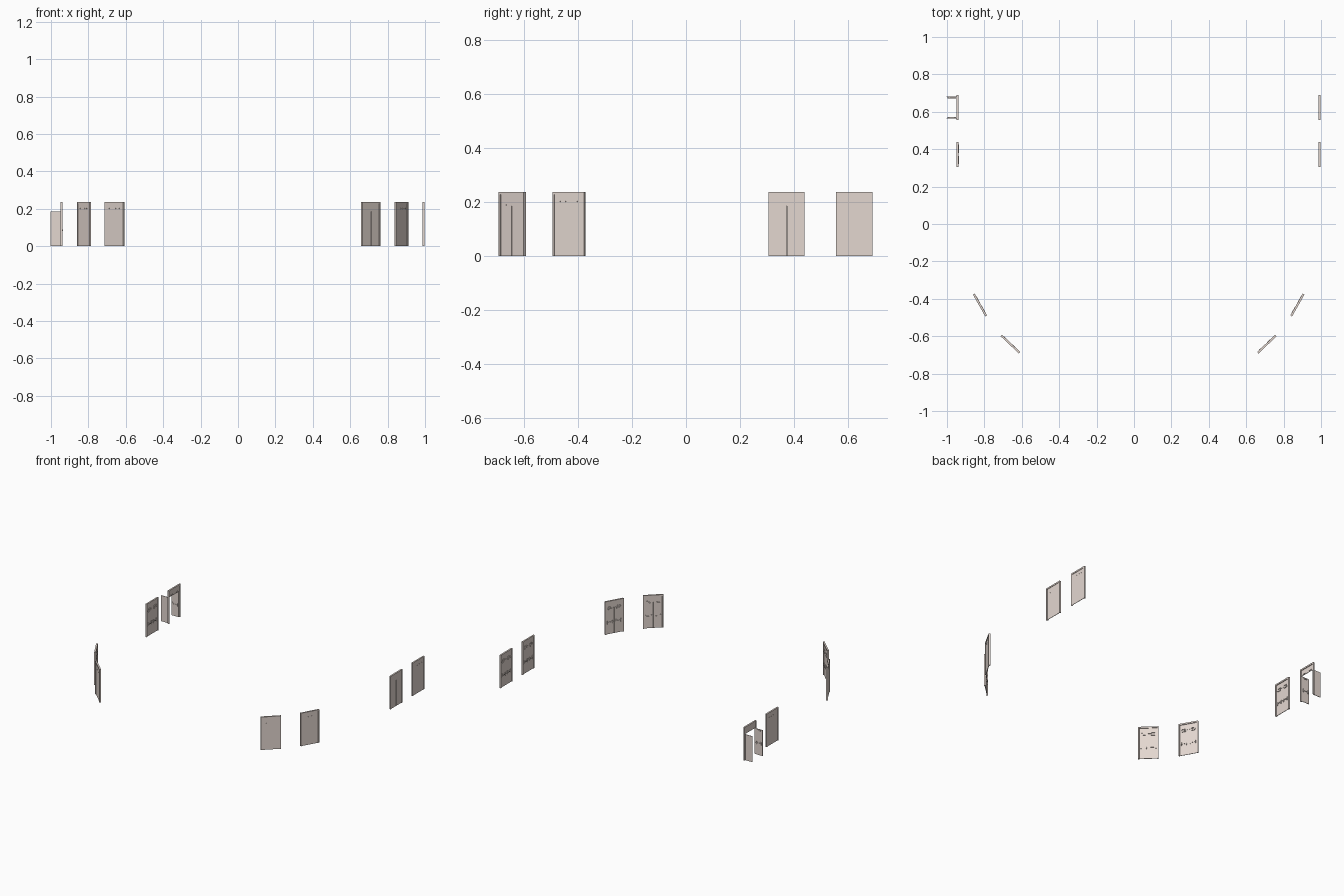
import bpy, bmesh, math
from mathutils import Matrix, Vector

if "Cube" in bpy.data.objects:
    bpy.data.objects.remove(bpy.data.objects["Cube"])


def material(name, rgb):
    m = bpy.data.materials.new(name)
    m.diffuse_color = (*rgb, 1)
    m.use_nodes = True
    m.node_tree.nodes["Principled BSDF"].inputs["Base Color"].default_value = m.diffuse_color
    return m


BEIGE = material("beige paint", (0.77, 0.68, 0.63))

W, H = 0.134, 0.237         # overall door set
JAMB, HEAD = 0.008, 0.010   # frame widths
LEAF_H = 0.185              # leaf height, transom panel above
LEAF_W = W / 2 - JAMB - 0.0005


def boxes(name, place, ranges):
    """One object made of boxes given as (u0, u1, v0, v1, z0, z1).
    u runs along the door, v points outward."""
    bm = bmesh.new()
    for u0, u1, v0, v1, z0, z1 in ranges:
        m = (Matrix.Translation(((u0 + u1) / 2, (v0 + v1) / 2, (z0 + z1) / 2))
             @ Matrix.Diagonal((u1 - u0, v1 - v0, z1 - z0, 1)))
        bmesh.ops.create_cube(bm, size=1, matrix=m)
    me = bpy.data.meshes.new(name)
    bm.to_mesh(me)
    bm.free()
    me.materials.append(BEIGE)
    ob = bpy.data.objects.new(name, me)
    ob.matrix_world = place
    bpy.context.collection.objects.link(ob)
    return ob


def leaf_hardware(s):
    """Push bar with end brackets and a closer, on the inner face."""
    a, b = sorted((s * 0.008, s * 0.052))
    c, d = sorted((s * 0.018, s * 0.044))
    return [(a, b, -0.006, -0.003, 0.082, 0.088),
            (a, a + 0.007, -0.005, 0.001, 0.074, 0.096),
            (b - 0.007, b, -0.005, 0.001, 0.074, 0.096),
            (c, d, -0.005, 0.001, 0.173, 0.182)]


def door(tag, x, y, angle, split, opened=False):
    # local x along the door, local y outward
    place = Matrix.Translation((x, y, 0)) @ Matrix.Rotation(math.radians(angle - 90), 4, 'Z')
    h = W / 2
    boxes(tag + "_frame", place, [
        (-h, -h + JAMB, -0.005, 0.006, 0, H),
        (h - JAMB, h, -0.005, 0.006, 0, H),
        (-h + JAMB, h - JAMB, -0.005, 0.006, H - HEAD, H)])
    boxes(tag + "_transom", place,
          [(-h + JAMB, h - JAMB, 0, 0.003, LEAF_H + 0.001, H - HEAD)])
    # closer arms on the inner side of the transom
    boxes(tag + "_closer_arms", place,
          [(s * 0.031 - 0.012, s * 0.031 + 0.012, -0.004, 0.001, 0.191, 0.195) for s in (-1, 1)])
    # leaves: closed in the frame, or swung outward a quarter turn at the jamb
    for s, side in ((-1, "left"), (1, "right")):
        u0, u1 = sorted((s * 0.0005, s * (0.0005 + LEAF_W)))
        p = place
        if opened:
            hinge = Vector((s * (h - JAMB), 0.003, 0))
            p = (place @ Matrix.Translation(hinge)
                 @ Matrix.Rotation(-s * math.pi / 2, 4, 'Z') @ Matrix.Translation(-hinge))
        boxes(f"{tag}_{side}_leaf", p, [(u0, u1, 0, 0.003, 0, LEAF_H)])
        boxes(f"{tag}_{side}_push_bar", p, leaf_hardware(s))
    if opened:
        return
    # outer skin, recessed in the frame; split doors show the meeting line
    if split:
        boxes(tag + "_outer_skin", place, [
            (-h + JAMB, -0.0008, 0.0015, 0.003, 0, H - HEAD),
            (0.0008, h - JAMB, 0.0015, 0.003, 0, H - HEAD),
            (-0.001, 0.001, 0.0015, 0.003, LEAF_H, H - HEAD)])
        boxes(tag + "_pull", place, [(0.028, 0.031, 0.002, 0.005, 0.187, 0.190)])
    else:
        boxes(tag + "_outer_skin", place, [(-h + JAMB, h - JAMB, 0.0015, 0.003, 0, H - HEAD)])
        # row of bolt heads
        boxes(tag + "_bolts", place,
              [(u - 0.0015, u + 0.0015, 0.002, 0.005, 0.200, 0.203)
               for u in (-0.036, -0.012, 0.012, 0.036)])


MID = 0.025  # the ring of doors is mirrored about this x
# name, x, y, outward angle, visible split on the outer face (right side)
RING = [("front_corner_door", 0.710, -0.642, -46.5, True),
        ("front_side_door", 0.873, -0.433, -29.5, False),
        ("middle_side_door", 0.992, 0.372, 0, True),
        ("back_side_door", 0.992, 0.622, 0, False)]
for name, x, y, ang, split in RING:
    door("right_" + name, x, y, ang, split)
    door("left_" + name, 2 * MID - x, y, 180 - ang, False, opened=name.startswith("back"))
